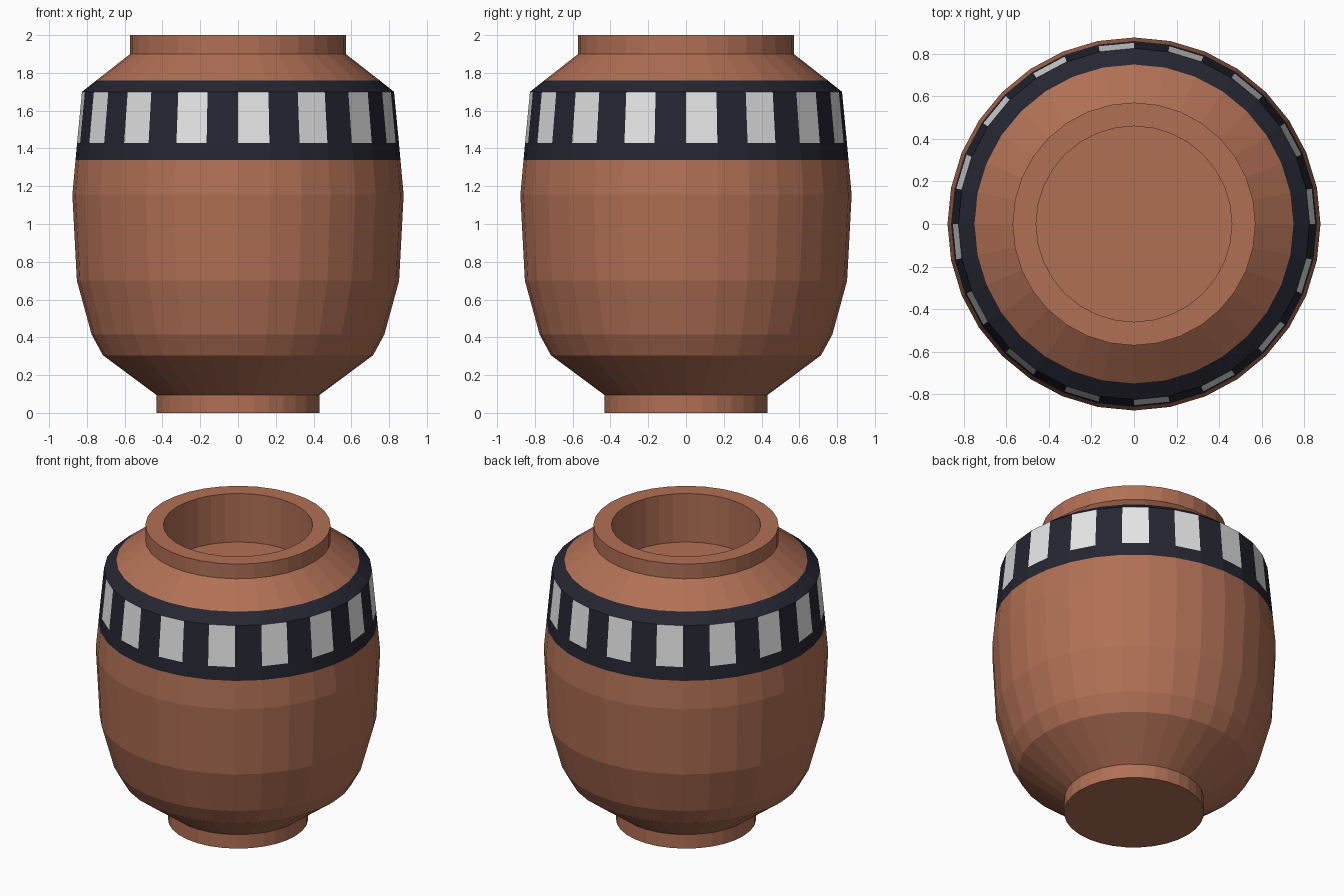
import bpy, bmesh, math

if "Cube" in bpy.data.objects:
    bpy.data.objects.remove(bpy.data.objects["Cube"])

SIDES = 32


def material(name, rgb):
    m = bpy.data.materials.new(name)
    m.diffuse_color = (*rgb, 1.0)
    m.use_nodes = True
    m.node_tree.nodes["Principled BSDF"].inputs["Base Color"].default_value = m.diffuse_color
    return m


clay = material("terracotta", (0.44, 0.162, 0.091))
navy = material("dark_navy", (0.019, 0.019, 0.032))
white = material("off_white", (0.79, 0.79, 0.79))

# Outer profile from foot to rim, then down the inside of the mouth (radius, height)
profile = [
    (0.432, 0.0), (0.432, 0.095),                   # foot
    (0.715, 0.305), (0.775, 0.415), (0.853, 0.70),  # lower belly
    (0.877, 1.155), (0.860, 1.34),                  # belly up to band
    (0.852, 1.43), (0.826, 1.70), (0.75, 1.76),     # painted band
    (0.571, 1.90), (0.571, 2.0),                    # shoulder and neck
    (0.46, 2.0), (0.46, 1.67),                      # rim and mouth
]

bm = bmesh.new()
rings = []
for r, z in profile:
    rings.append([bm.verts.new((r * math.cos(math.tau * i / SIDES),
                                r * math.sin(math.tau * i / SIDES), z))
                  for i in range(SIDES)])

# Walls: dark band between its two heights, every second panel white
for lower, upper in zip(rings, rings[1:]):
    za, zb = lower[0].co.z, upper[0].co.z
    for i in range(SIDES):
        j = (i + 1) % SIDES
        f = bm.faces.new((lower[i], lower[j], upper[j], upper[i]))
        mid = (za + zb) / 2
        if zb > za and 1.34 < mid < 1.76:
            f.material_index = 2 if 1.43 < mid < 1.70 and i % 2 == 0 else 1

# Underside and floor of the mouth
bm.faces.new(rings[0][::-1])
bm.faces.new(rings[-1])

mesh = bpy.data.meshes.new("clay_pot")
bm.to_mesh(mesh)
bm.free()
for m in (clay, navy, white):
    mesh.materials.append(m)
pot = bpy.data.objects.new("clay_pot", mesh)
bpy.context.collection.objects.link(pot)
